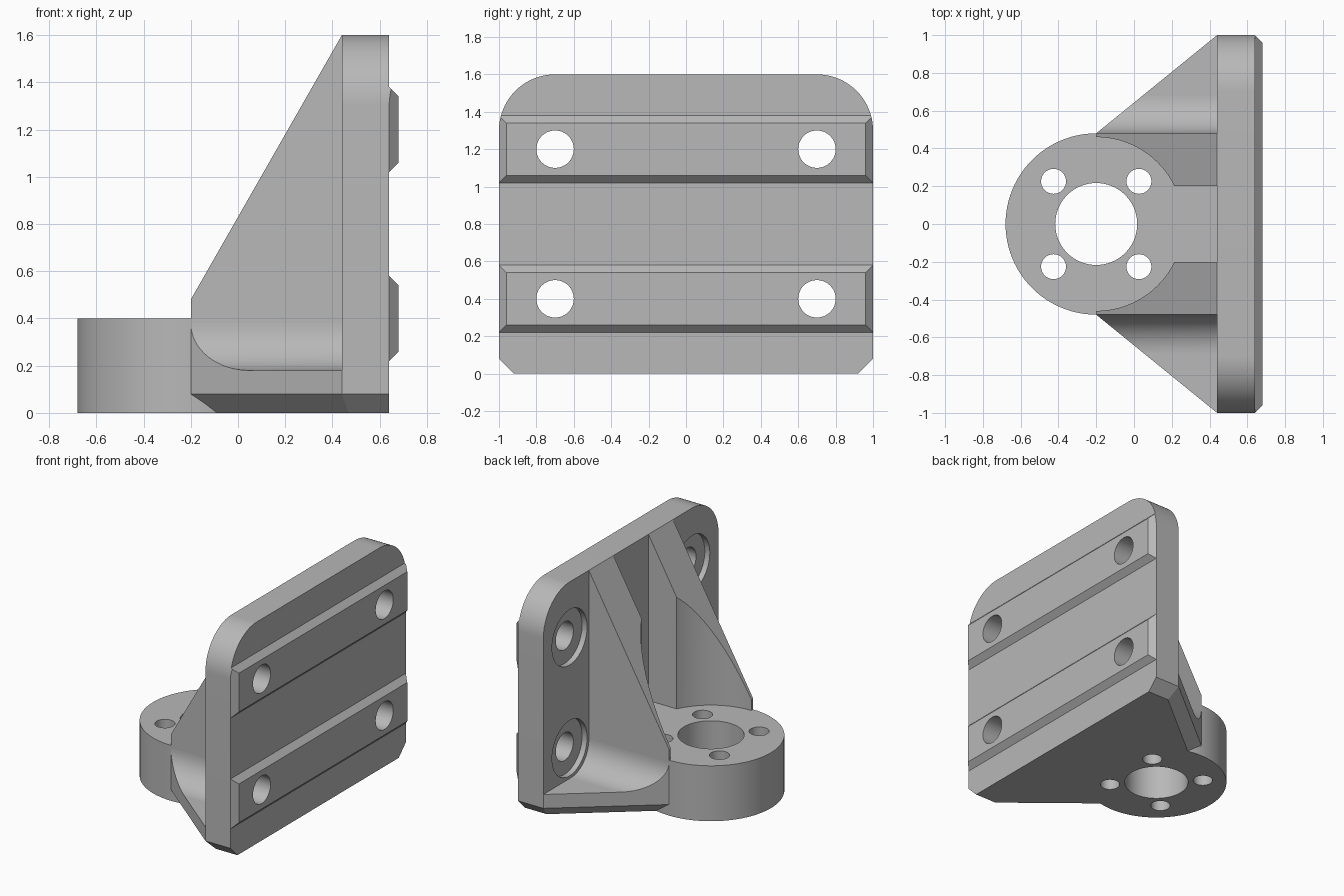
import bpy, bmesh
from math import sin, cos, pi, radians
from mathutils import Vector

if "Cube" in bpy.data.objects:
    bpy.data.objects.remove(bpy.data.objects["Cube"], do_unlink=True)

grey = bpy.data.materials.new("plain_grey")
grey.use_nodes = True
colour = (0.48, 0.48, 0.48, 1)
grey.diffuse_color = colour
grey.node_tree.nodes["Principled BSDF"].inputs["Base Color"].default_value = colour


def loft(name, rings):
    """Closed solid through rings of equal point count."""
    bm = bmesh.new()
    loops = [[bm.verts.new(p) for p in ring] for ring in rings]
    bm.faces.new(loops[0])
    bm.faces.new(loops[-1])
    for a, b in zip(loops, loops[1:]):
        for i in range(len(a)):
            j = (i + 1) % len(a)
            bm.faces.new((a[i], a[j], b[j], b[i]))
    bmesh.ops.recalc_face_normals(bm, faces=bm.faces)
    mesh = bpy.data.meshes.new(name)
    bm.to_mesh(mesh)
    bm.free()
    mesh.materials.append(grey)
    obj = bpy.data.objects.new(name, mesh)
    bpy.context.collection.objects.link(obj)
    return obj


def prism(name, points, axis, low, high):
    """Extrude a 2D outline along x, y or z."""
    def place(p, d):
        v = list(p)
        v.insert("xyz".index(axis), d)
        return v
    return loft(name, [[place(p, d) for p in points] for d in (low, high)])


def arc(centre, radius, start, end, steps):
    return [(centre[0] + radius * cos(radians(start + (end - start) * i / steps)),
             centre[1] + radius * sin(radians(start + (end - start) * i / steps)))
            for i in range(steps + 1)]


def cylinder(name, centre, radius, axis, low, high, sides=64):
    return prism(name, arc(centre, radius, 0, 360, sides)[:-1], axis, low, high)


def combine(obj, tool, operation="DIFFERENCE"):
    mod = obj.modifiers.new("cut", "BOOLEAN")
    mod.operation, mod.solver, mod.object = operation, "EXACT", tool
    bpy.ops.object.select_all(action="DESELECT")
    bpy.context.view_layer.objects.active = obj
    obj.select_set(True)
    bpy.ops.object.modifier_apply(modifier=mod.name)
    bpy.data.objects.remove(tool, do_unlink=True)


def finish(obj):
    bpy.ops.object.select_all(action="DESELECT")
    bpy.context.view_layer.objects.active = obj
    obj.select_set(True)
    bpy.ops.object.shade_smooth_by_angle(angle=radians(25))


HUB = (-0.2, 0)
FOOT, DECK, BACK, FACE = 0.18, 0.4, 0.44, 0.64

# Upright plate with rounded top corners
outline = ([(-1, FOOT), (1, FOOT)] + arc((0.7, 1.3), 0.3, 0, 90, 20)
           + arc((-0.7, 1.3), 0.3, 90, 180, 20))
plate = prism("mounting_plate", outline, "x", BACK, FACE)

# Bevelled locating rails, trimmed to the plate outline
rails = []
for name, z in (("lower_rail", 0.4), ("upper_rail", 1.2)):
    rings = [[(x, sy * (1 - inset), z + sz * (0.18 - inset))
              for sy, sz in ((-1, -1), (1, -1), (1, 1), (-1, 1))]
             for x, inset in ((FACE, 0), (0.68, 0.04))]
    rails.append(loft(name, rings))
combine(rails[1], prism("trim", outline, "x", 0.5, 0.8), "INTERSECT")

# Counterbored screw holes
for rail, z in zip(rails, (0.4, 1.2)):
    for y in (-0.7, 0.7):
        for part in (plate, rail):
            combine(part, cylinder("drill", (y, z), 0.1, "x", 0.3, 0.8))
        combine(plate, cylinder("counterbore", (y, z), 0.2, "x", 0.3, 0.48))

# Tapered foot with chamfered lower side edges
upper = [(-0.2, 0.48), (BACK, 1), (FACE, 1)]
lower = [(-0.2, 0.377), (0.468, 0.92), (FACE, 0.92)]
foot_rings = []
for half, z in ((lower, 0), (upper, 0.08), (upper, FOOT)):
    foot_rings.append([(x, y, z) for x, y in half]
                      + [(x, -y, z) for x, y in reversed(half)])
base = loft("base_flange", foot_rings)
combine(base, cylinder("round_flange", HUB, 0.48, "z", 0, FOOT, 96), "UNION")

# Raised deck running from the round flange to the plate
deck_outline = [(BACK, 0.48)] + arc(HUB, 0.48, 90, 270, 48) + [(BACK, -0.48)]
deck = prism("flange_deck", deck_outline, "z", FOOT, DECK)

# Centre bore and four bolt holes
holes = [(HUB, 0.217)]
holes += [((HUB[0] + sx * 0.226, sy * 0.226), 0.066) for sx in (-1, 1) for sy in (-1, 1)]
for centre, radius in holes:
    for part in (base, deck):
        combine(part, cylinder("drill", centre, radius, "z", -0.1, 0.6))

# Sloping ribs with round clearance, and fillets down to the foot
slope = [(-0.2, DECK), (-0.2, 0.48), (BACK, 1.6), (BACK, DECK)]
extras = []
for side, label in ((1, "left"), (-1, "right")):
    rib = prism(label + "_rib", slope, "y", side * 0.2, side * 0.48)
    combine(rib, cylinder("clearance", HUB, 0.46, "z", 0.3, 2, 96))

    curve = [(0.48, FOOT)] + arc((0.68, 0.38), 0.2, 270, 180, 16)
    fillet = prism(label + "_fillet", [(side * y, z) for y, z in curve], "x", -0.2, BACK)
    bm = bmesh.new()
    bm.from_mesh(fillet.data)
    cut = bmesh.ops.bisect_plane(
        bm, geom=bm.verts[:] + bm.edges[:] + bm.faces[:], dist=1e-5,
        plane_co=Vector((-0.2, side * 0.48, 0)),
        plane_no=Vector((-0.52, side * 0.64, 0)), clear_outer=True)
    edges = [e for e in cut["geom_cut"] if isinstance(e, bmesh.types.BMEdge)]
    bmesh.ops.edgenet_fill(bm, edges=edges)
    bmesh.ops.recalc_face_normals(bm, faces=bm.faces)
    bm.to_mesh(fillet.data)
    bm.free()
    extras += [rib, fillet]

for part in [plate, base, deck] + rails + extras:
    finish(part)
